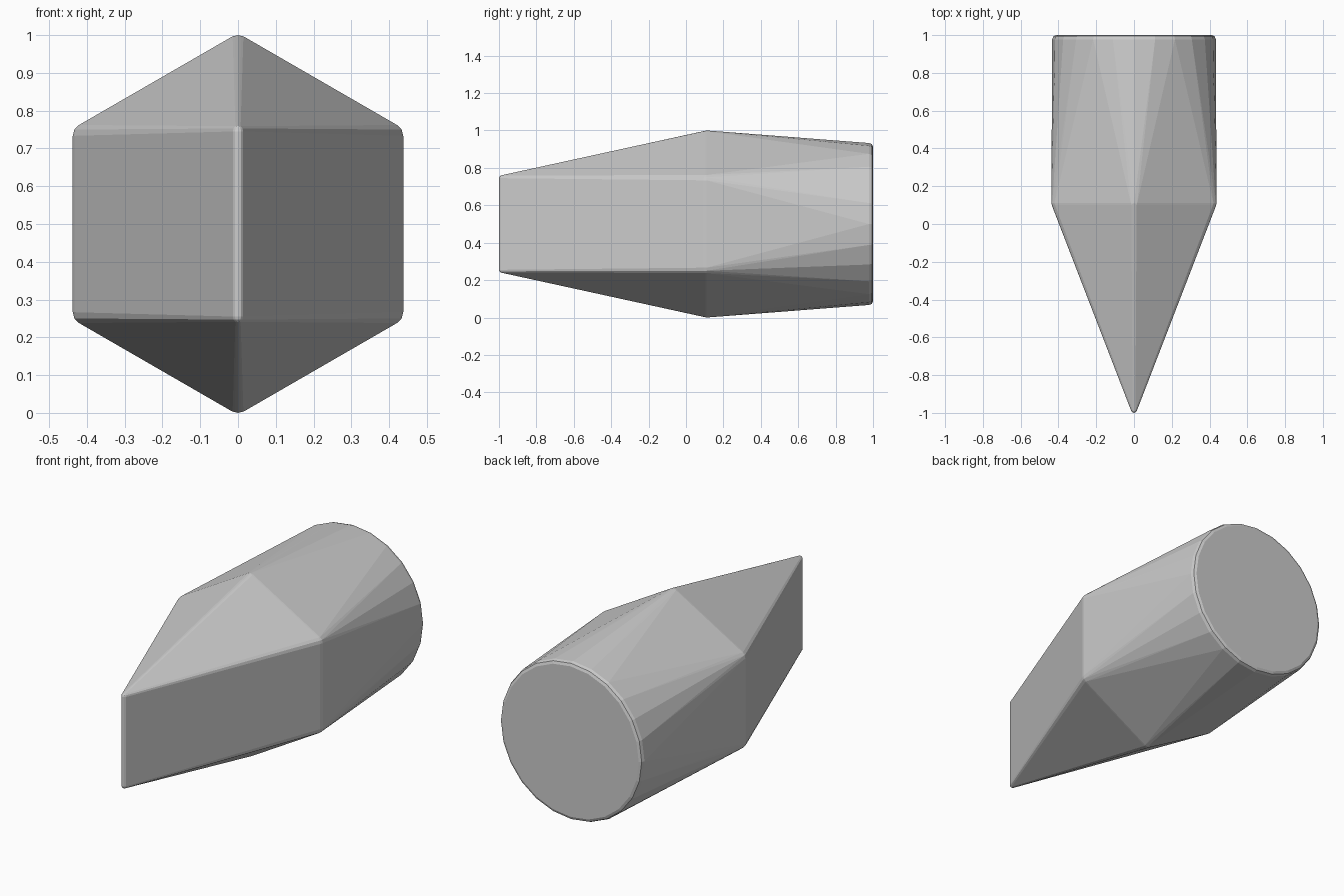
import bpy, bmesh
from math import sin, cos, pi, radians

if "Cube" in bpy.data.objects:
    bpy.data.objects.remove(bpy.data.objects["Cube"])

points = []


def corner(x, y, z, r):
    """Add a small ball of points so the hull gets a rounded corner."""
    for i in range(-3, 4):
        a = i * pi / 6
        for j in range(12 if abs(i) < 3 else 1):
            b = j * pi / 6
            points.append((x + r * cos(a) * cos(b), y + r * cos(a) * sin(b), z + r * sin(a)))


# Vertical wedge edge at the front
for s in (-1, 1):
    corner(0, -0.984, 0.5 + s * 0.245, 0.016)

# Hexagonal shoulder in the middle
for k in range(6):
    a = pi / 2 + k * pi / 3
    corner(0.467 * cos(a), 0.11, 0.5 + 0.467 * sin(a), 0.033)

# Round back end with a softened rim
for r, y in ((0.433, 0.978), (0.427, 0.994), (0.413, 1.0)):
    for k in range(24):
        a = k * pi / 12
        points.append((r * cos(a), y, 0.5 + r * sin(a)))

# Wrap everything in one convex body
bm = bmesh.new()
for p in points:
    bm.verts.new(p)
bmesh.ops.convex_hull(bm, input=bm.verts[:])
loose = [v for v in bm.verts if not v.link_faces]
bmesh.ops.delete(bm, geom=loose, context='VERTS')
bmesh.ops.dissolve_limit(bm, angle_limit=radians(0.5), verts=bm.verts[:], edges=bm.edges[:])
bmesh.ops.recalc_face_normals(bm, faces=bm.faces[:])

mesh = bpy.data.meshes.new("wedge_tip")
bm.to_mesh(mesh)
bm.free()
obj = bpy.data.objects.new("wedge_tip", mesh)
bpy.context.collection.objects.link(obj)
